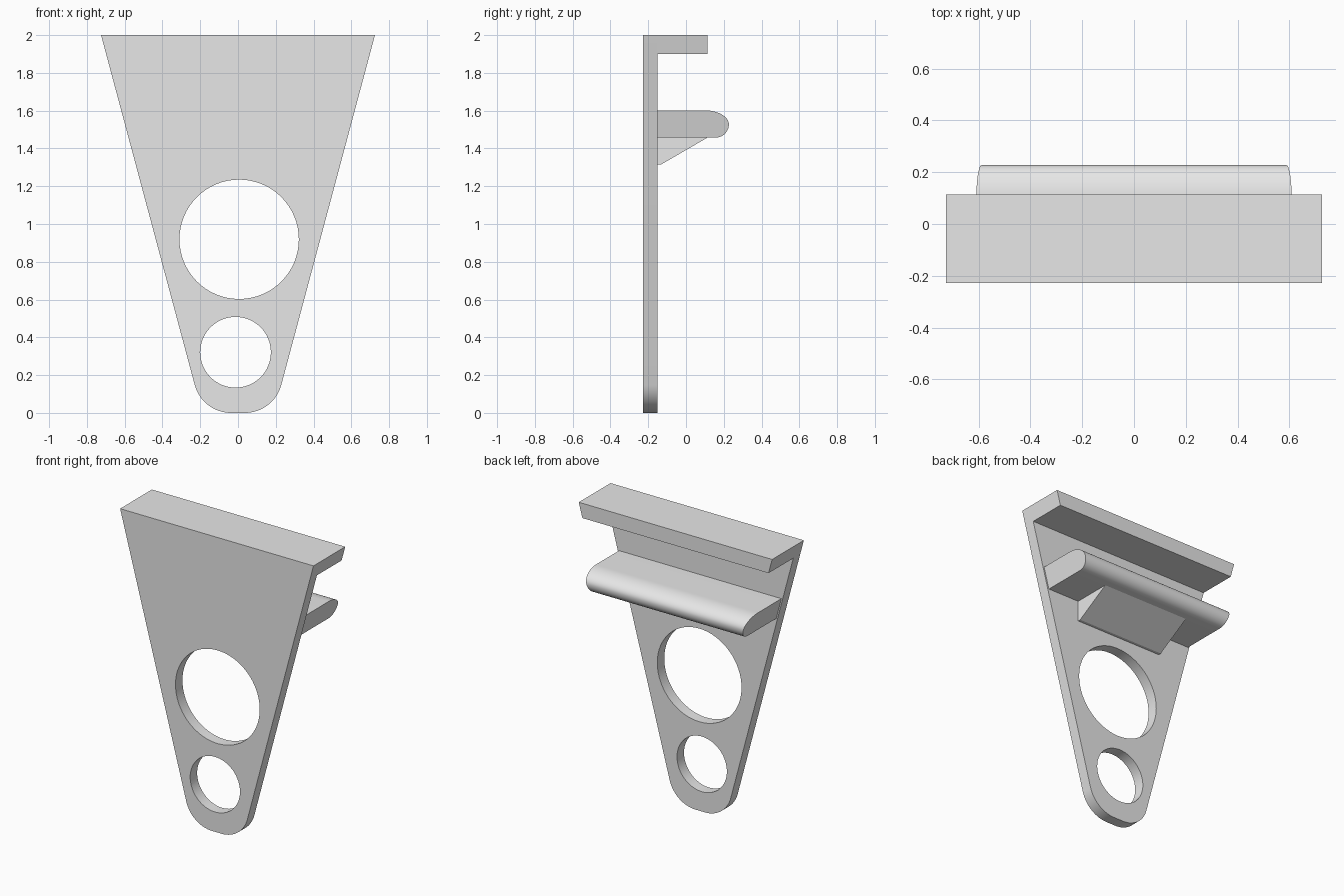
import bpy, bmesh
from math import sin, cos, pi, radians

cube = bpy.data.objects.get("Cube")
if cube:
    bpy.data.objects.remove(cube, do_unlink=True)

# Single grey material
grey = bpy.data.materials.new("plain_grey")
grey.use_nodes = True
grey.diffuse_color = (0.8, 0.8, 0.8, 1)
grey.node_tree.nodes["Principled BSDF"].inputs["Base Color"].default_value = (0.8, 0.8, 0.8, 1)

TOP, HALF_TOP, SLOPE = 2.0, 0.725, 0.267
FRONT, BACK = -0.227, -0.152


def half_width(z):
    """Half width of the tapering plate at height z."""
    return HALF_TOP - SLOPE * (TOP - z)


def arc(cx, cz, rx, rz, start, end, steps):
    angles = [radians(start + (end - start) * i / steps) for i in range(steps + 1)]
    return [(cx + rx * cos(a), cz + rz * sin(a)) for a in angles]


def prism(name, near, far):
    """Solid between two matching outlines of 3D points."""
    bm = bmesh.new()
    a = [bm.verts.new(p) for p in near]
    b = [bm.verts.new(p) for p in far]
    bm.faces.new(a)
    bm.faces.new(b[::-1])
    n = len(a)
    for i in range(n):
        j = (i + 1) % n
        bm.faces.new((a[j], a[i], b[i], b[j]))
    bmesh.ops.recalc_face_normals(bm, faces=bm.faces)
    mesh = bpy.data.meshes.new(name)
    bm.to_mesh(mesh)
    bm.free()
    mesh.materials.append(grey)
    obj = bpy.data.objects.new(name, mesh)
    bpy.context.collection.objects.link(obj)
    return obj


def across(name, profile, width):
    """Run a (y, z) profile from side to side; width gives half width by height."""
    return prism(name, [(-width(z), y, z) for y, z in profile],
                 [(width(z), y, z) for y, z in profile])


def through(name, outline, y0, y1):
    """Run an (x, z) outline from front to back."""
    return prism(name, [(x, y0, z) for x, z in outline],
                 [(x, y1, z) for x, z in outline])


def smooth(obj):
    bpy.ops.object.select_all(action='DESELECT')
    bpy.context.view_layer.objects.active = obj
    obj.select_set(True)
    bpy.ops.object.shade_smooth_by_angle(angle=radians(30))


# Tapered plate with a rounded foot
right_side = arc(0.036, 0.2, 0.2, 0.2, -90, -15, 16) + [(HALF_TOP, TOP)]
left_side = [(-x, z) for x, z in reversed(right_side)]
plate = through("back_plate", right_side + left_side, FRONT, BACK)

# Two round holes
for label, x, z, r in (("large", 0.006, 0.919, 0.316), ("small", -0.013, 0.321, 0.187)):
    ring = arc(x, z, r, r, 0, 360, 64)[:-1]
    cutter = through(label + "_hole_cutter", ring, FRONT - 0.1, BACK + 0.1)
    cutter.hide_render = True
    bpy.context.view_layer.objects.active = plate
    cut = plate.modifiers.new(label + "_hole", 'BOOLEAN')
    cut.operation, cut.solver, cut.object = 'DIFFERENCE', 'EXACT', cutter
    bpy.ops.object.modifier_apply(modifier=cut.name)
    bpy.data.objects.remove(cutter, do_unlink=True)
smooth(plate)

# Top flange with ends following the taper
across("top_flange", [(BACK, 1.9), (0.113, 1.9), (0.113, TOP), (BACK, TOP)], half_width)

# Shelf with a rounded nose
nose = arc(0.155, 1.527, 0.072, 0.07, -90, 0, 12) + arc(0.097, 1.527, 0.13, 0.075, 0, 90, 16)[1:]
shelf = across("shelf", [(BACK, 1.457)] + nose + [(BACK, 1.602)],
               lambda z: half_width(z) - 0.01)
smooth(shelf)

# Wedge bracing the shelf from below
across("shelf_gusset", [(BACK, 1.315), (-0.132, 1.315), (0.113, 1.457), (BACK, 1.457)],
       lambda z: 0.33)
